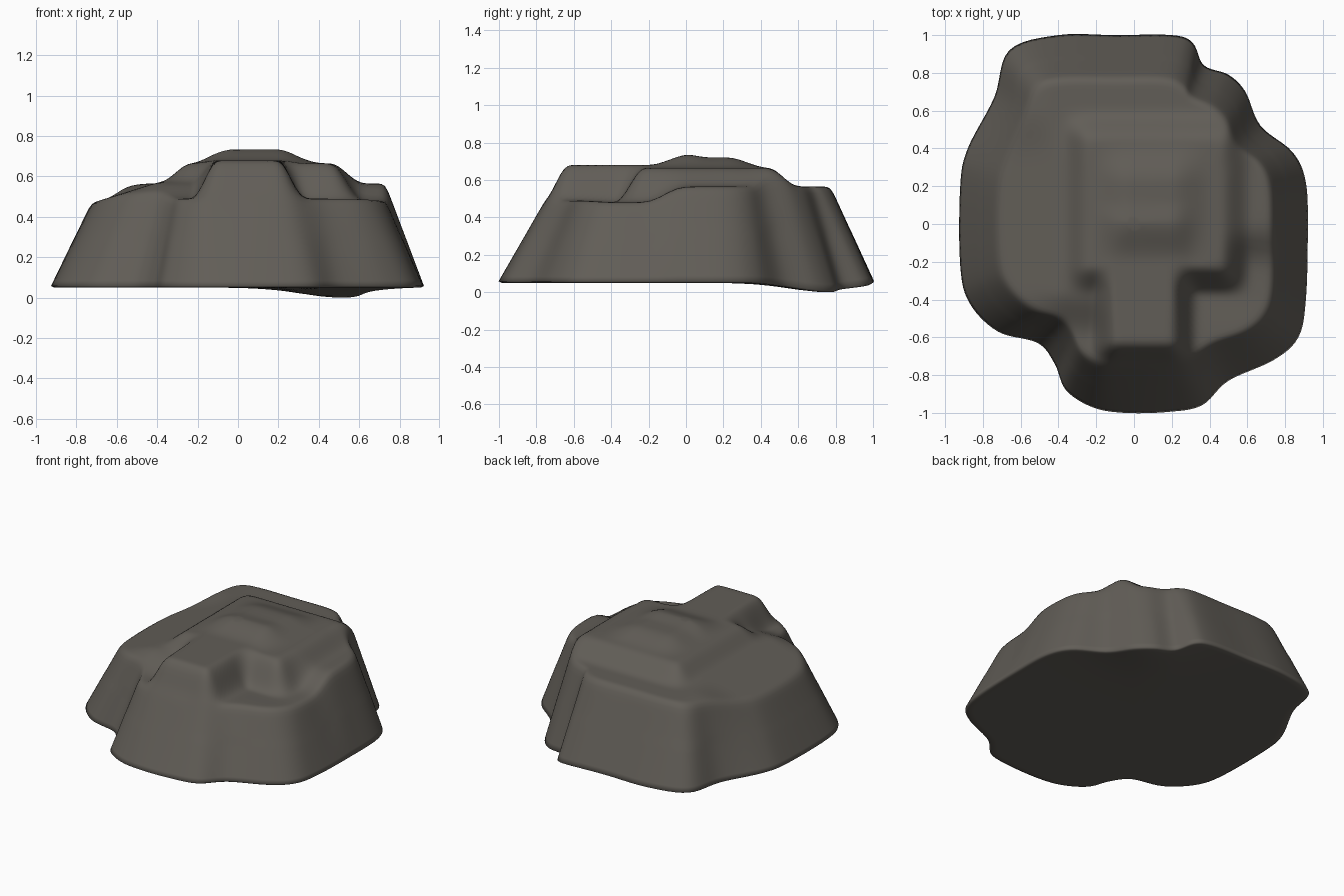
import bpy, bmesh, math

if "Cube" in bpy.data.objects:
    bpy.data.objects.remove(bpy.data.objects["Cube"])

# Matching outline points: foot x, y and upper rim x, y (counter-clockwise reversed: clockwise from back)
OUTLINE = [
    (-.40, 1.0, -.38, .77), (-.10, 1.0, -.10, .77), (.20, 1.0, .16, .77), (.31, .96, .26, .73),
    (.37, .84, .31, .67), (.50, .79, .42, .62), (.59, .70, .49, .55), (.67, .52, .54, .42),
    (.84, .38, .66, .33), (.91, .22, .72, .20), (.92, -.05, .73, -.05), (.91, -.40, .73, -.34),
    (.87, -.60, .69, -.48), (.74, -.72, .59, -.57), (.50, -.83, .42, -.63), (.36, -.96, .29, -.71),
    (.18, -.995, .15, -.75), (-.05, -1.0, -.04, -.75), (-.22, -.97, -.18, -.74), (-.36, -.88, -.28, -.68),
    (-.42, -.74, -.33, -.58), (-.51, -.63, -.39, -.50), (-.72, -.57, -.54, -.45), (-.87, -.42, -.67, -.33),
    (-.92, -.22, -.72, -.18), (-.92, .20, -.72, .18), (-.88, .40, -.67, .36), (-.74, .67, -.58, .58),
    (-.66, .92, -.52, .73)]
SUB = 6


def step(a, b, v):
    t = min(1, max(0, (v - a) / (b - a)))
    return t * t * (3 - 2 * t)


def mix(a, b, t):
    return a + (b - a) * t


def box(x, y, x0, x1, y0, y1, s):
    """Soft-edged rectangular mask."""
    return (step(x0 - s, x0, x) * (1 - step(x1, x1 + s, x))
            * step(y0 - s, y0, y) * (1 - step(y1, y1 + s, y)))


def height(x, y):
    # shelves around the plateau
    left = .47 + .10 * min(1, max(0, (x + .72) / .32))
    right = .48 + .085 * step(-.20, -.03, y)
    z = mix(left, right, step(-.1, .3, x))
    z = mix(.49, z, step(-.6, -.35, y))
    z = mix(z, .565, step(.35, .6, y) * step(-.75, -.4, x))
    # plateau, front ridge and summit
    z = mix(z, .665, box(x, y, -.23, .46, -.22, .44, .16))
    z = max(z, mix(z, .68, box(x, y, -.10, .20, -.63, .0, .13)))
    return z + .055 * box(x, y, -.02, .20, .02, .22, .22)


def foot(x, y):
    return .05 - .05 * math.exp(-((x - .52) ** 2 + (y - .76) ** 2) / .085)


def smooth_loop(points):
    out, n = [], len(points)
    for i in range(n):
        a, b, c, d = (points[(i + k) % n] for k in (-1, 0, 1, 2))
        for j in range(SUB):
            t = j / SUB
            out.append([.5 * (2 * q + (r - p) * t + (2 * p - 5 * q + 4 * r - s) * t * t
                              + (3 * q - p - 3 * r + s) * t ** 3)
                        for p, q, r, s in zip(a, b, c, d)])
    return out


loop = smooth_loop(OUTLINE)
bm = bmesh.new()
rings = []


def add_ring(fn):
    rings.append([bm.verts.new(fn(*p)) for p in loop])


# underside
for s in (.1, .3, .5, .7, .85, .95, .985):
    add_ring(lambda a, b, c, d: (a * s, b * s, foot(a * s, b * s)))
# sloping wall
for k in range(17):
    t = k / 16
    add_ring(lambda a, b, c, d: (mix(a, c, t), mix(b, d, t),
                                 mix(foot(a, b) + .008, height(c, d), t)))
# sculpted top
for k in range(1, 38):
    s = 1 - k / 38
    add_ring(lambda a, b, c, d: (c * s, d * s, height(c * s, d * s)))

for r0, r1 in zip(rings, rings[1:]):
    for i in range(len(loop)):
        j = (i + 1) % len(loop)
        bm.faces.new((r0[i], r0[j], r1[j], r1[i]))
bm.faces.new(rings[0])
bm.faces.new(rings[-1])
# soften the weathered edges of the top only
top = [v for r in rings[16:] for v in r]
for _ in range(4):
    bmesh.ops.smooth_vert(bm, verts=top, factor=.5, use_axis_x=True, use_axis_y=True, use_axis_z=True)
bmesh.ops.recalc_face_normals(bm, faces=bm.faces)
for f in bm.faces:
    f.smooth = True

mesh = bpy.data.meshes.new("rock")
bm.to_mesh(mesh)
bm.free()
rock = bpy.data.objects.new("rock", mesh)
bpy.context.collection.objects.link(rock)

# dark stone colour
stone = bpy.data.materials.new("dark_stone")
stone.diffuse_color = (.12, .11, .095, 1)
stone.use_nodes = True
stone.node_tree.nodes["Principled BSDF"].inputs["Base Color"].default_value = stone.diffuse_color
mesh.materials.append(stone)
